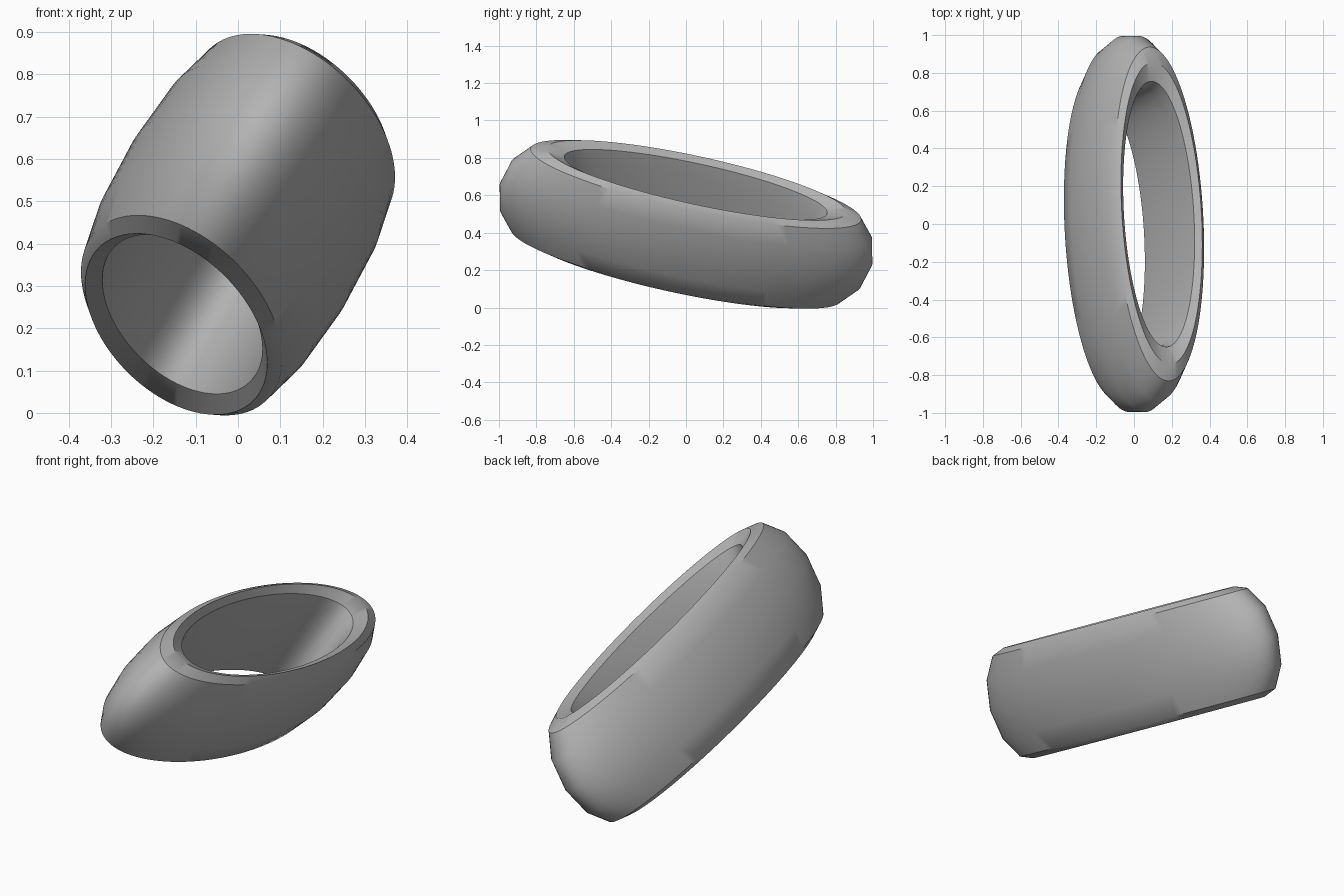
import bpy, bmesh, math
from mathutils import Matrix, Vector

cube = bpy.data.objects.get("Cube")
if cube:
    bpy.data.objects.remove(cube)

# One grey material
grey = bpy.data.materials.new("grey")
grey.use_nodes = True
colour = (0.45, 0.45, 0.45, 1)
grey.diffuse_color = colour
grey.node_tree.nodes["Principled BSDF"].inputs["Base Color"].default_value = colour

# Half of the band section (radius, height), mirrored to close the loop
half = [(0.72, 0.255), (0.819, 0.283), (0.905, 0.258), (0.988, 0.15)]
section = ([(0.70, 0), (0.70, 0.18)] + half + [(1.02, 0)]
           + [(r, -t) for r, t in reversed(half)] + [(0.70, -0.18)])

# Revolve the section into a round band
bm = bmesh.new()
verts = [bm.verts.new((r, 0, t)) for r, t in section]
edges = [bm.edges.new((verts[i - 1], verts[i])) for i in range(len(verts))]
bmesh.ops.spin(bm, geom=verts + edges, cent=(0, 0, 0), axis=(0, 0, 1),
               angle=math.tau, steps=96, use_merge=True)
bmesh.ops.remove_doubles(bm, verts=bm.verts, dist=1e-4)

# Squash it to an oval, then lean it over
axis = Vector((0.5165, 0.205, 0.831)).normalized()
long = Vector((-0.05, 0.976, -0.211))
long = (long - axis * long.dot(axis)).normalized()
short = long.cross(axis)
lean = Matrix((short, long, axis)).transposed().to_4x4()
squash = Matrix.Diagonal((0.302, 1, 1, 1))
bm.transform(Matrix.Translation((0, 0, 0.445)) @ lean @ squash)
bmesh.ops.recalc_face_normals(bm, faces=bm.faces)

mesh = bpy.data.meshes.new("oval_ring")
bm.to_mesh(mesh)
bm.free()
mesh.materials.append(grey)
ring = bpy.data.objects.new("oval_ring", mesh)
bpy.context.collection.objects.link(ring)
bpy.context.view_layer.objects.active = ring
ring.select_set(True)
bpy.ops.object.shade_smooth_by_angle(angle=math.radians(35))
